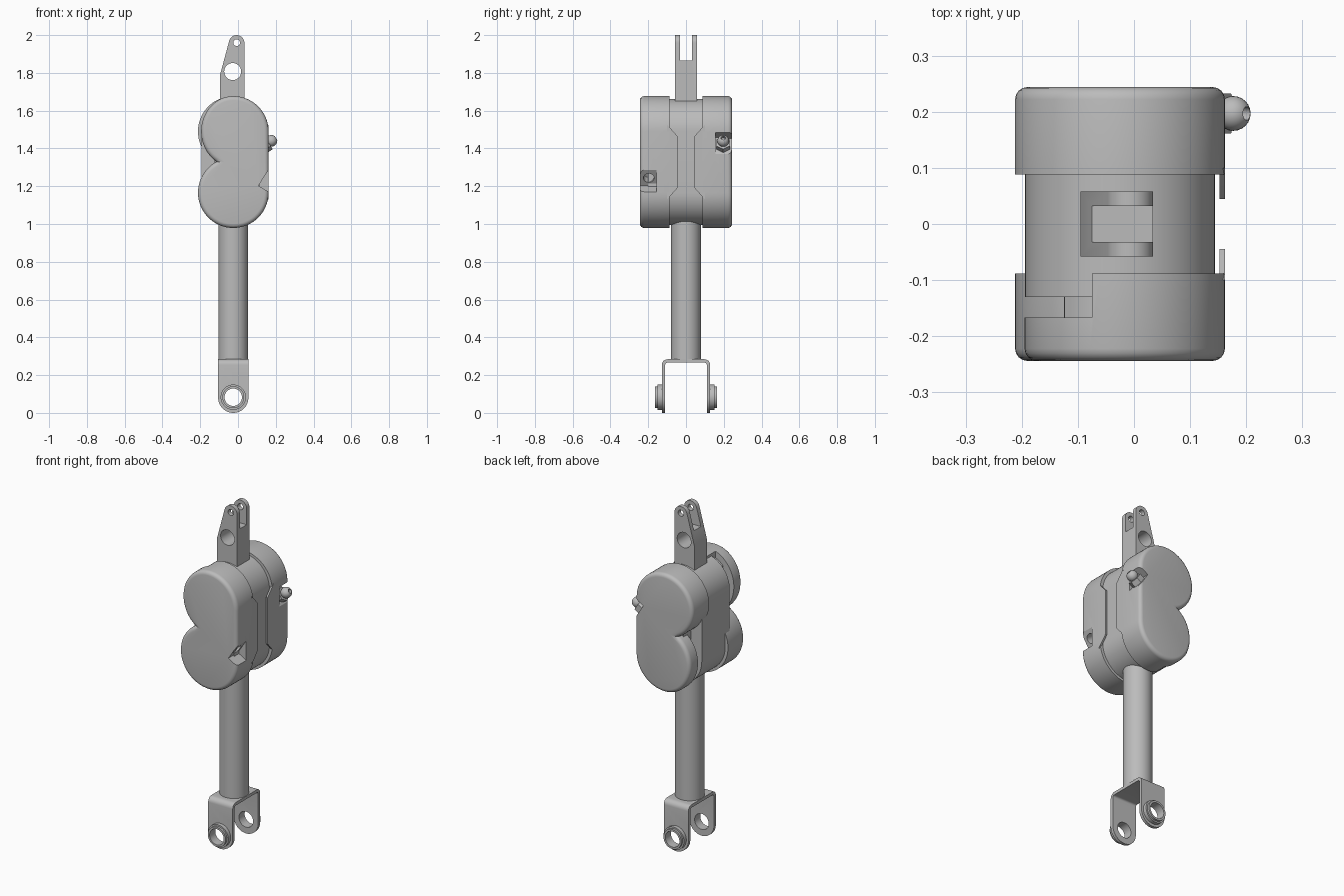
import bpy, bmesh, math
from mathutils import Vector, Matrix

if "Cube" in bpy.data.objects:
    bpy.data.objects.remove(bpy.data.objects["Cube"])

CX, MID = -0.025, 1.328          # rod axis x, housing mid height
ZT, ZB = 1.49, 1.166             # lobe centres

grey = bpy.data.materials.new("metal grey")
grey.diffuse_color = (0.5, 0.5, 0.5, 1)
grey.use_nodes = True
grey.node_tree.nodes["Principled BSDF"].inputs["Base Color"].default_value = grey.diffuse_color


def finish(name, bm):
    bmesh.ops.recalc_face_normals(bm, faces=bm.faces)
    me = bpy.data.meshes.new(name)
    bm.to_mesh(me)
    bm.free()
    ob = bpy.data.objects.new(name, me)
    bpy.context.collection.objects.link(ob)
    me.materials.append(grey)
    return ob


def prism(name, pts, a, b, axis='y', bevel=0):
    """Extrude a profile: (x,z) along y or (y,z) along x. Bevel rounds the rim at a."""
    bm = bmesh.new()
    put = (lambda p, d: (p[0], d, p[1])) if axis == 'y' else (lambda p, d: (d, p[0], p[1]))
    lo = [bm.verts.new(put(p, a)) for p in pts]
    hi = [bm.verts.new(put(p, b)) for p in pts]
    cap = bm.faces.new(lo)
    bm.faces.new(hi[::-1])
    n = len(pts)
    for i in range(n):
        j = (i + 1) % n
        bm.faces.new((lo[i], hi[i], hi[j], lo[j]))
    bmesh.ops.recalc_face_normals(bm, faces=bm.faces)
    if bevel:
        bmesh.ops.bevel(bm, geom=list(cap.edges), offset=bevel, segments=4,
                        profile=0.5, affect='EDGES', clamp_overlap=False)
    return finish(name, bm)


def rod(name, p0, p1, r, sides=32):
    p0, p1 = Vector(p0), Vector(p1)
    d = p1 - p0
    m = Matrix.Translation((p0 + p1) / 2) @ d.to_track_quat('Z', 'Y').to_matrix().to_4x4()
    bm = bmesh.new()
    bmesh.ops.create_cone(bm, cap_ends=True, segments=sides, radius1=r, radius2=r,
                          depth=d.length, matrix=m)
    return finish(name, bm)


def box(name, x, y, z):
    return prism(name, [(x[0], z[0]), (x[1], z[0]), (x[1], z[1]), (x[0], z[1])], *y)


def combine(ob, others, op='DIFFERENCE'):
    bpy.context.view_layer.objects.active = ob
    for c in others:
        m = ob.modifiers.new("cut", 'BOOLEAN')
        m.operation, m.solver, m.object = op, 'EXACT', c
        bpy.ops.object.modifier_apply(modifier=m.name)
        bpy.data.objects.remove(c)
    return ob


def arc(cx, cz, rx, rz, a0, a1, n=24):
    return [(cx + rx * math.cos(math.radians(a0 + (a1 - a0) * i / n)),
             cz + rz * math.sin(math.radians(a0 + (a1 - a0) * i / n))) for i in range(n + 1)]


def flip(ob):
    """Half turn about the x direction through the housing centre."""
    c = Vector((0, 0, MID))
    ob.data.transform(Matrix.Translation(c) @ Matrix.Rotation(math.pi, 4, 'X') @ Matrix.Translation(-c))
    return ob


# Housing covers: two lobes, a side notch, a stepped edge and a port pocket
R = 0.187
outline = (arc(CX, ZT, R, R, 0, 90, 16)[:-1] + arc(CX, ZT, 0.17, R, 90, 236)
           + [(-0.113, 1.33)] + arc(CX, ZB, R, R, 121.2, 360, 40))
port = Vector((0.135, -0.197, 1.243))
normal = Vector((0.838, 0, -0.545))


def cover(name, hole):
    ob = prism(name, outline, -0.244, -0.088, bevel=0.022)
    cuts = [box("step_cut", (-0.3, -0.075), (-0.167, 0), (1.33, 1.8)),
            prism("pocket_cut", [(0.108, 1.203), (0.1665, 1.293), (0.25, 1.293),
                                 (0.25, 1.118), (0.1665, 1.168)], -0.3, -0.155)]
    if hole:
        cuts.append(rod("port_cut", port - normal * 0.05, port + normal * 0.03, 0.028))
    combine(ob, cuts)
    return ob


cover("front_cover", True)
flip(cover("back_cover", False))

# Thin tabs reaching from the covers over the flat side
tab = [(-0.10, MID - 0.197), (-0.088, MID - 0.185), (-0.045, MID - 0.137),
       (-0.045, MID + 0.137), (-0.088, MID + 0.185), (-0.10, MID + 0.197)]
prism("front_tab", tab, 0.152, 0.162, axis='x')
flip(prism("back_tab", tab, 0.152, 0.162, axis='x'))

# Middle housing and the narrower core seen in the grooves
body = arc(CX, ZT, 0.169, 0.172, 0, 180, 32) + arc(CX, ZB, 0.169, 0.172, 180, 360, 32)
prism("middle_housing", body, -0.13, 0.13)
core = arc(CX, ZT, 0.14, 0.15, 0, 180, 32) + arc(CX, ZB, 0.14, 0.15, 180, 360, 32)
prism("housing_core", [(max(x, -0.125), z) for x, z in core], -0.2, 0.2)

# Grease fitting in the back port
hexa = rod("fitting_hex", port - normal * 0.01, port + normal * 0.032, 0.041, 6)
bm = bmesh.new()
bmesh.ops.create_uvsphere(bm, u_segments=24, v_segments=14, radius=0.031,
                          matrix=Matrix.Translation(port + normal * 0.05))
ball = finish("fitting_ball", bm)
combine(ball, [rod("tip_cut", port + normal * 0.06, port + normal * 0.1, 0.012, 16)])
flip(hexa)
flip(ball)

# Upper clevis: tapered tang, split at the top, with two cross holes
tang = [(-0.095, 1.6), (0.034, 1.6)] + arc(-0.007, 1.959, 0.041, 0.041, 0, 165, 16) + [(-0.095, 1.79)]
clevis = prism("upper_clevis", tang, -0.058, 0.058)
combine(clevis, [box("slot_cut", (-0.2, 0.2), (-0.032, 0.032), (1.865, 2.1)),
                 rod("large_hole_cut", (-0.028, -0.2, 1.807), (-0.028, 0.2, 1.807), 0.045),
                 rod("small_hole_cut", (-0.007, -0.2, 1.96), (-0.007, 0.2, 1.96), 0.018, 20)])

# Shaft
rod("shaft", (CX, 0, 0.27), (CX, 0, 1.06), 0.079, 48)

# Lower fork: bent strap with rounded ends and bushings
HX, HZ = CX, 0.083
outer = arc(-0.098, 0.254, 0.03, 0.03, 180, 90, 6) + arc(0.098, 0.254, 0.03, 0.03, 90, 0, 6)
inner = arc(0.098, 0.254, 0.012, 0.012, 0, 90, 6) + arc(-0.098, 0.254, 0.012, 0.012, 90, 180, 6)
strap = [(-0.128, 0)] + outer + [(0.128, 0), (0.11, 0)] + inner + [(-0.11, 0)]
fork = prism("lower_fork", strap, CX - 0.08, CX + 0.08, axis='x')
side = arc(HX, 0.08, 0.08, 0.08, 180, 360, 32) + [(CX + 0.08, 0.4), (CX - 0.08, 0.4)]
combine(fork, [prism("fork_outline", side, -0.3, 0.3)], 'INTERSECT')
combine(fork, [rod("pin_cut", (HX, -0.3, HZ), (HX, 0.3, HZ), 0.046, 40)])
for s, word in ((-1, "front"), (1, "back")):
    ring = rod(word + "_bushing", (HX, s * 0.12, HZ), (HX, s * 0.15, HZ), 0.067, 40)
    lip = rod("lip", (HX, s * 0.14, HZ), (HX, s * 0.163, HZ), 0.058, 40)
    combine(ring, [lip], 'UNION')
    combine(ring, [rod("bore_cut", (HX, s * 0.05, HZ), (HX, s * 0.3, HZ), 0.046, 40)])

# Smooth shading with sharp edges kept
for ob in list(bpy.context.scene.objects):
    bpy.ops.object.select_all(action='DESELECT')
    ob.select_set(True)
    bpy.context.view_layer.objects.active = ob
    bpy.ops.object.shade_smooth_by_angle(angle=math.radians(30))
